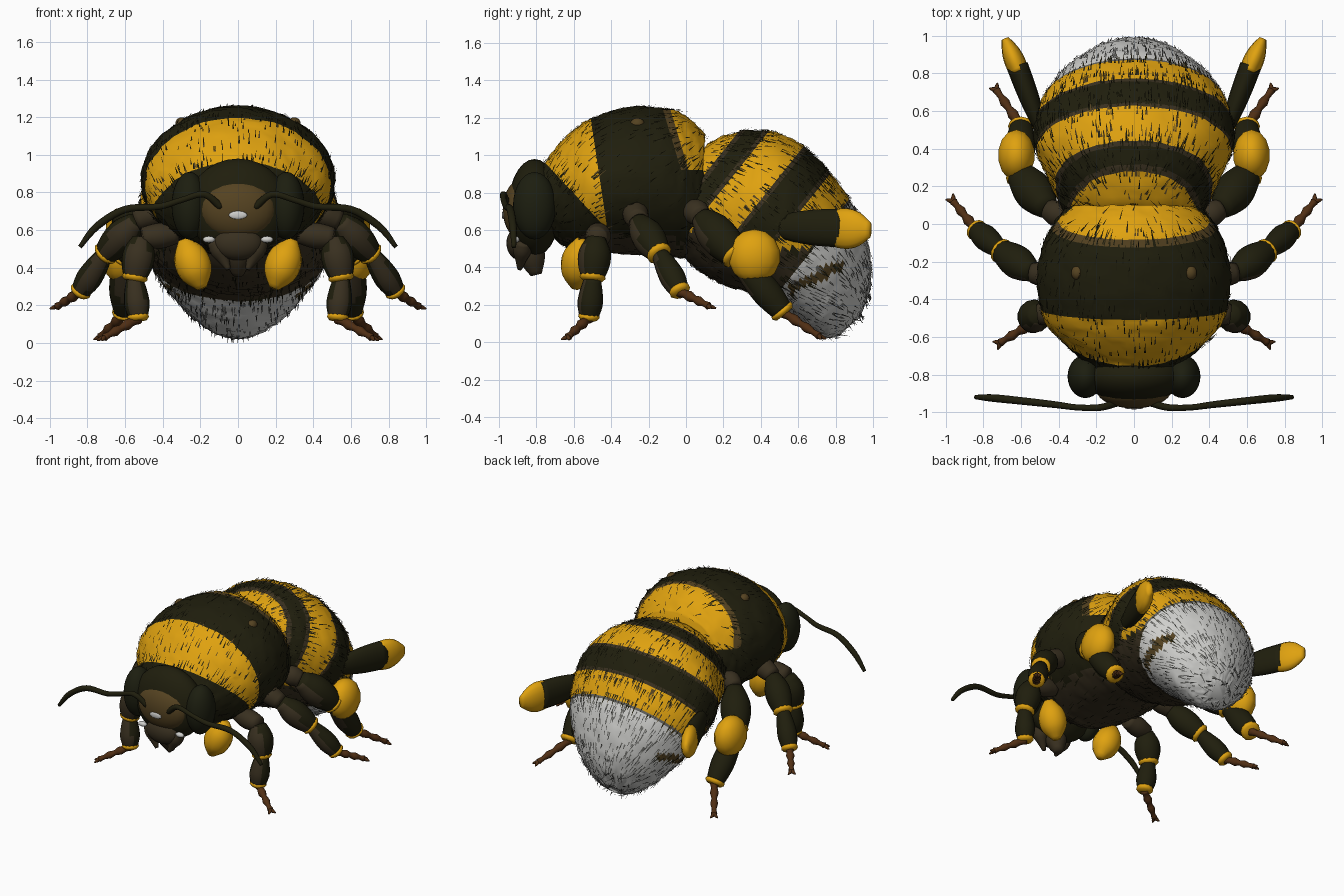
import bpy, bmesh, math, random
from mathutils import Vector as V

random.seed(4)
if "Cube" in bpy.data.objects:
    bpy.data.objects.remove(bpy.data.objects["Cube"])

COLOURS = {
    "black_fur": (0.014, 0.013, 0.004), "yellow_fur": (0.74, 0.36, 0.005),
    "white_fur": (0.62, 0.62, 0.60), "grey_fur": (0.13, 0.13, 0.12),
    "brown": (0.09, 0.055, 0.015), "dark_brown": (0.04, 0.029, 0.014),
    "foot_brown": (0.08, 0.028, 0.007), "eye_black": (0.012, 0.013, 0.005),
}
MATS = {}
for name, rgb in COLOURS.items():
    m = MATS[name] = bpy.data.materials.new(name)
    m.use_nodes = True
    m.diffuse_color = (*rgb, 1)
    m.roughness = 1
    m.specular_intensity = 0
    bsdf = m.node_tree.nodes["Principled BSDF"]
    bsdf.inputs["Base Color"].default_value = (*rgb, 1)
    bsdf.inputs["Roughness"].default_value = 1
    bsdf.inputs["Specular IOR Level"].default_value = 0

def finish(name, bm, rule, smooth=True):
    """Turn a bmesh into an object; rule is a colour name or a function of a face."""
    slots = []
    for f in bm.faces:
        key = rule if isinstance(rule, str) else rule(f)
        if key not in slots:
            slots.append(key)
        f.material_index = slots.index(key)
        f.smooth = smooth
    me = bpy.data.meshes.new(name)
    bm.to_mesh(me)
    bm.free()
    for s in slots:
        me.materials.append(MATS[s])
    ob = bpy.data.objects.new(name, me)
    bpy.context.collection.objects.link(ob)
    return ob

def loft(rings, n):
    """Skin elliptical rings given as (centre, u axis, v axis)."""
    bm = bmesh.new()
    angles = [2 * math.pi * i / n for i in range(n)]
    loops = [[bm.verts.new(c + u * math.cos(a) + v * math.sin(a)) for a in angles]
             for c, u, v in rings]
    for a, b in zip(loops, loops[1:]):
        for i in range(n):
            bm.faces.new((a[i], a[(i + 1) % n], b[(i + 1) % n], b[i]))
    bm.faces.new(loops[0])
    bm.faces.new(loops[-1])
    bmesh.ops.recalc_face_normals(bm, faces=bm.faces)
    bm.normal_update()
    return bm

def spline(rows, steps):
    """Catmull-Rom interpolation of rows of numbers."""
    out = []
    for i in range(len(rows) - 1):
        a, b, c, d = [V(rows[max(0, min(len(rows) - 1, i + k))]) for k in (-1, 0, 1, 2)]
        for t in [s / steps for s in range(steps)]:
            out.append((2 * b + (c - a) * t + (2 * a - 5 * b + 4 * c - d) * t * t
                        + (3 * b - a - 3 * c + d) * t ** 3) / 2)
    return out + [V(rows[-1])]

def body(name, rows, cuts, rule):
    """Body section from (top y, top z, bottom y, bottom z, half width) rows."""
    rings = []
    for yt, zt, yb, zb, w in spline(rows, 6):
        top, bot = V((0, yt, zt)), V((0, yb, zb))
        rings.append(((top + bot) / 2, V((w, 0, 0)), (top - bot) / 2))
    bm = loft(rings, 64)
    for v in bm.verts:
        v.co += v.normal * random.uniform(-0.006, 0.006)
    for co, no in cuts:
        bmesh.ops.bisect_plane(bm, geom=bm.verts[:] + bm.edges[:] + bm.faces[:],
                               plane_co=co, plane_no=no)
    bm.normal_update()
    return finish(name, bm, lambda f: rule(f.calc_center_median(), f.normal))

def fur(name, ob, count, rule, flow):
    """Short flat hairs lying along the flow, densest where the colour changes."""
    polys = list(ob.data.polygons)
    hair = {"white_fur": ["grey_fur"], "yellow_fur": ["black_fur", "brown"]}
    bm, keys = bmesh.new(), []
    for p in random.choices(polys, weights=[p.area for p in polys], k=count):
        n, c = p.normal, p.center
        t = flow - n * flow.dot(n)
        if t.length < 0.3:
            continue
        t.normalize()
        here = rule(c, n)
        border = rule(c + t * 0.05, n) != here or rule(c - t * 0.05, n) != here
        if not border and random.random() > (0.6 if here == "white_fur" else 0.25):
            continue
        side = n.cross(t) * random.uniform(0.003, 0.006)
        c = c + n.cross(t) * random.uniform(-0.02, 0.02) + n * 0.005
        tip = c + t * random.uniform(0.03, 0.08) + n * random.uniform(0, 0.005)
        bm.faces.new([bm.verts.new(q) for q in (c - side, c + side, tip)])
        keys.append(random.choice(hair.get(here, ["black_fur"])))
    bm.faces.index_update()
    finish(name, bm, lambda f: keys[f.index], False)

def tube(name, pts, radii, colour, flat=1.0, n=14, steps=3):
    """Rounded limb through points; flat narrows it sideways."""
    path = spline([(*p, r) for p, r in zip(pts, radii)], steps)
    rings = []
    for i, q in enumerate(path):
        t = (path[min(i + 1, len(path) - 1)] - path[max(i - 1, 0)]).to_3d().normalized()
        u = t.cross(V((0, 0, 1))).normalized()
        rings.append((q.to_3d(), u * q[3] * flat, u.cross(t) * q[3]))
    finish(name, loft(rings, n), colour)

def limb(name, a, b, radii, colour, **kw):
    """Straight limb with radii spread evenly from a to b."""
    k = len(radii) - 1
    tube(name, [V(a).lerp(V(b), i / k) for i in range(k + 1)], radii, colour, **kw)

def ball(name, c, r, colour, seg=28):
    bm = bmesh.new()
    bmesh.ops.create_uvsphere(bm, u_segments=seg, v_segments=seg // 2, radius=1)
    for v in bm.verts:
        v.co = V(c) + V(a * b for a, b in zip(v.co, r))
    finish(name, bm, colour)

# Abdomen with slanted bands
BANDS = [(-0.77, "brown"), (-0.62, "yellow_fur"), (-0.59, "dark_brown"), (-0.49, "black_fur"),
         (-0.46, "dark_brown"), (-0.21, "yellow_fur"), (-0.18, "dark_brown"),
         (0.02, "black_fur"), (0.05, "dark_brown"), (0.26, "yellow_fur"), (0.28, "grey_fur")]

def abdomen_rule(c, n):
    s = c.y - 0.8 * c.z
    streak = abs(c.z - 0.28 - 0.48 * (c.y - 0.55)) < 0.03
    if streak and 0.55 < c.y < 0.84 and abs(c.x) > 0.2:
        return "brown"
    if c.z < (0.6 if s < -0.2 else 0.5) and s < 0.28:
        return "dark_brown" if n.z < -0.3 else "black_fur"
    return next((k for lim, k in BANDS if s < lim), "white_fur")

abdomen = body("abdomen", [
    (0.02, 0.95, -0.05, 0.50, 0.35), (0.12, 1.06, 0.06, 0.39, 0.39),
    (0.30, 1.13, 0.20, 0.31, 0.46), (0.48, 1.12, 0.33, 0.27, 0.525),
    (0.65, 1.03, 0.44, 0.235, 0.525), (0.80, 0.87, 0.54, 0.16, 0.48),
    (0.92, 0.68, 0.64, 0.085, 0.39), (0.98, 0.48, 0.72, 0.035, 0.28),
    (0.985, 0.30, 0.78, 0.025, 0.17), (0.93, 0.14, 0.82, 0.04, 0.07)],
    [((0, lim, 0), (0, 1, -0.8)) for lim, _ in BANDS], abdomen_rule)
fur("abdomen_hair", abdomen, 4200, abdomen_rule, V((0, 0.8, -0.6)))

# Thorax with a front crescent and rear collar
def thorax_rule(c, n):
    if c.y - 0.15 * (1.2 - c.z) < -0.51 and c.y + 0.93 * c.z > 0.14:
        return "yellow_fur"
    rear = c.y - 0.3 * (1.2 - c.z)
    if c.z > 0.92 and rear > -0.11:
        return "yellow_fur" if rear > -0.07 else "brown"
    return "dark_brown" if n.z < -0.8 else "black_fur"

thorax = body("thorax", [
    (-0.80, 0.91, -0.72, 0.58, 0.21), (-0.74, 0.98, -0.66, 0.52, 0.30),
    (-0.63, 1.11, -0.58, 0.48, 0.40), (-0.50, 1.20, -0.50, 0.48, 0.48),
    (-0.30, 1.255, -0.30, 0.47, 0.515), (-0.10, 1.25, -0.10, 0.46, 0.48),
    (0.01, 1.20, 0.02, 0.45, 0.42), (0.10, 1.11, 0.08, 0.50, 0.35)],
    [((0, -0.51, 1.2), (0, 1, 0.15)), ((0, 0.14, 0), (0, 1, 0.93)),
     ((0, -0.11, 1.2), (0, 1, 0.3)), ((0, -0.07, 1.2), (0, 1, 0.3)),
     ((0, 0, 0.92), (0, 0, 1))], thorax_rule)
fur("thorax_hair", thorax, 2600, thorax_rule, V((0, 0.8, 0.6)))

# Head, face and mouth
ball("head", (0, -0.81, 0.72), (0.27, 0.14, 0.26), "black_fur")
ball("face", (0, -0.88, 0.71), (0.20, 0.10, 0.16), "brown")
ball("upper_lip", (0, -0.89, 0.53), (0.13, 0.07, 0.09), "dark_brown")
limb("tongue", (0, -0.84, 0.52), (0, -0.80, 0.36), [0.08, 0.07, 0.03], "dark_brown")
ball("face_tuft", (0, -0.978, 0.68), (0.05, 0.007, 0.022), "white_fur", 12)

def leg_rule(f):
    return "dark_brown" if f.normal.y < -0.7 else "black_fur"

def foot(name, a, b):
    """Beaded foot ending in two claws."""
    limb(name, a, b, [0.032, 0.022, 0.030, 0.018, 0.027, 0.016, 0.022], "foot_brown", n=8, steps=2)
    d = (b - a).normalized()
    across = d.cross(V((0, 0, 1))).normalized()
    for k, label in ((1, "outer"), (-1, "inner")):
        tip = b + d * 0.035 + across * k * 0.025
        limb(f"{name}_{label}_claw", b, tip, [0.014, 0.012, 0.004], "foot_brown", n=6)

# Hip, thigh, knee, ankle and toe of each leg, then its thickness
LEGS = {
    "front": ((0.32, -0.46, 0.58), (0.51, -0.48, 0.56), (0.55, -0.50, 0.34),
              (0.53, -0.52, 0.13), (0.71, -0.63, 0.03), 1.0),
    "middle": ((0.38, -0.28, 0.72), (0.54, -0.26, 0.65), (0.71, -0.14, 0.47),
               (0.84, -0.03, 0.27), (0.96, 0.12, 0.195), 1.0),
    "hind": ((0.36, 0.03, 0.72), (0.46, 0.08, 0.67), (0.61, 0.27, 0.46),
             (0.60, 0.52, 0.16), (0.73, 0.71, 0.035), 1.18),
}
for s, side in ((1, "left"), (-1, "right")):
    def at(x, y, z):
        return V((x * s, y, z))

    # Eyes, antennae, jaws and pale tufts
    ball(f"{side}_eye", at(0.258, -0.81, 0.73), (0.095, 0.115, 0.18), "eye_black")
    feeler = [(0.09, -0.95, 0.72), (0.18, -0.975, 0.79), (0.30, -0.975, 0.76), (0.42, -0.96, 0.725),
              (0.60, -0.94, 0.71), (0.75, -0.925, 0.62), (0.84, -0.92, 0.51)]
    tube(f"{side}_antenna", [at(*p) for p in feeler],
         [0.02, 0.018, 0.016, 0.018, 0.02, 0.02, 0.012], "black_fur", n=10, steps=5)
    limb(f"{side}_jaw", at(0.12, -0.87, 0.54), at(0.05, -0.89, 0.39),
         [0.045, 0.05, 0.03, 0.012], "dark_brown")
    ball(f"{side}_cheek_tuft", at(0.155, -0.91, 0.55), (0.035, 0.02, 0.018), "white_fur", 10)
    ball(f"{side}_back_spot", at(0.30, -0.26, 1.165), (0.035, 0.04, 0.035), "brown", 14)

    # Pollen lumps and raised rear paddle
    limb(f"{side}_front_pollen", at(0.29, -0.56, 0.55), at(0.19, -0.59, 0.29),
         [0.03, 0.08, 0.095, 0.08, 0.025], "yellow_fur")
    ball(f"{side}_hind_pollen", at(0.625, 0.365, 0.46), (0.10, 0.14, 0.145), "yellow_fur", 14)
    limb(f"{side}_paddle", at(0.47, 0.44, 0.62), at(0.62, 0.84, 0.61),
         [0.04, 0.08, 0.10, 0.105], "black_fur", flat=0.55)
    limb(f"{side}_paddle_tip", at(0.61, 0.81, 0.61), at(0.685, 0.985, 0.60),
         [0.106, 0.11, 0.09, 0.04], "yellow_fur", flat=0.5)

    # Legs with yellow fringes at the joints
    for leg, (*pts, k) in LEGS.items():
        hip, thigh, knee, ankle, toe = [at(*p) for p in pts]
        name = f"{side}_{leg}"
        limb(name + "_hip", hip, thigh, [0.05, 0.07, 0.055], "dark_brown")
        limb(name + "_thigh", thigh, knee, [0.05 * k, 0.085 * k, 0.085 * k, 0.06 * k], leg_rule)
        limb(name + "_shin", knee, ankle, [0.045 * k, 0.062 * k, 0.068 * k, 0.05 * k], leg_rule)
        for joint, a, b, r in (("knee", thigh, knee, 0.066), ("ankle", knee, ankle, 0.056)):
            d = (b - a).normalized()
            limb(f"{name}_{joint}_fringe", b - d * 0.02, b + d * 0.012,
                 [r * k, r * k * 1.05, r * k * 0.8], "yellow_fur", n=12, steps=1)
        foot(name + "_foot", ankle, toe)
